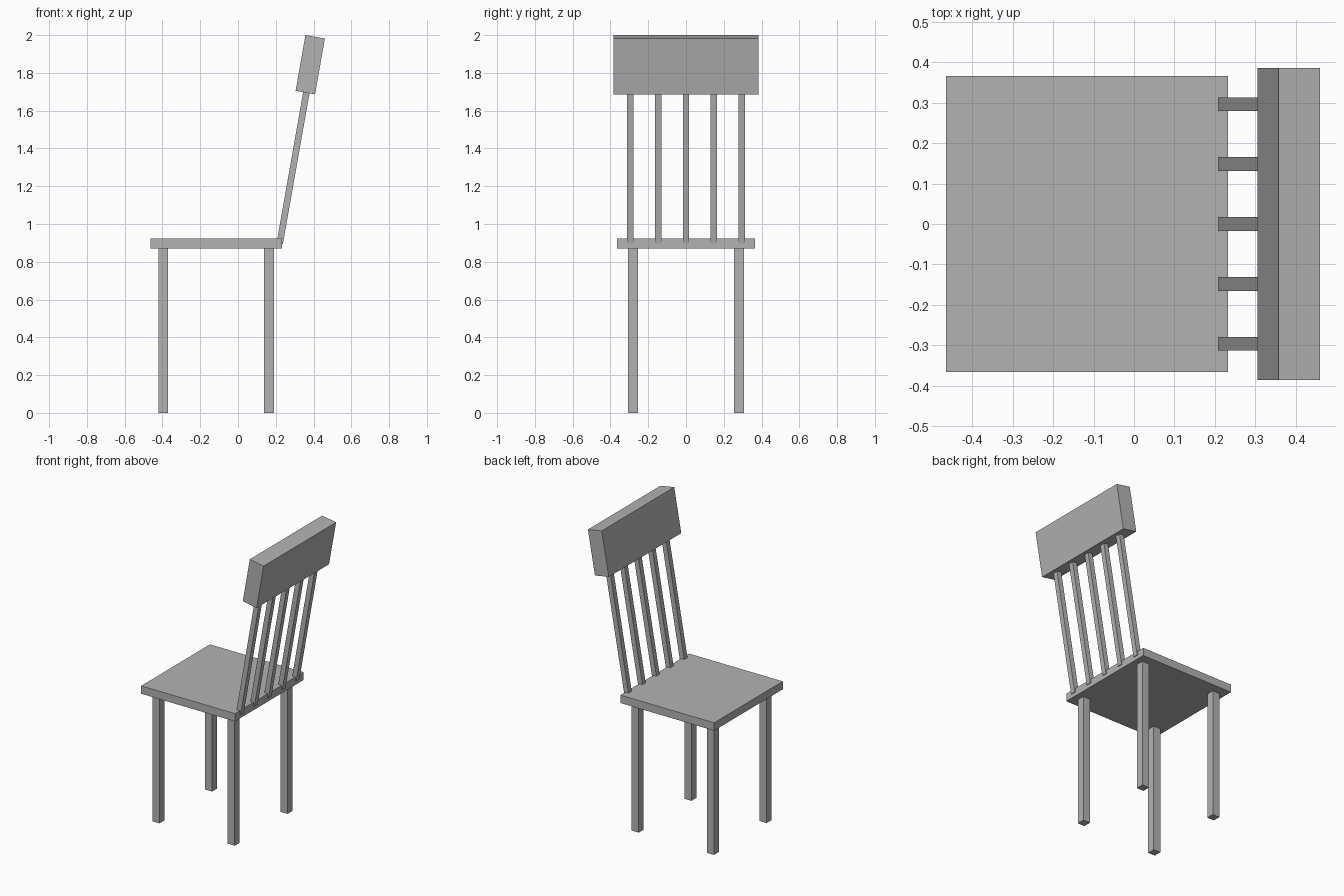
import bpy
from math import radians, tan
from mathutils import Matrix

default = bpy.data.objects.get("Cube")
if default:
    bpy.data.objects.remove(default, do_unlink=True)

GREY = (0.45, 0.45, 0.45, 1.0)
grey = bpy.data.materials.new("plain grey")
grey.use_nodes = True
grey.diffuse_color = GREY
grey.node_tree.nodes["Principled BSDF"].inputs["Base Color"].default_value = GREY


def box(name, centre, size, tilt=0.0):
    """Flat-shaded block of the given size, leaned about the y axis."""
    bpy.ops.mesh.primitive_cube_add(size=1, location=centre)
    obj = bpy.context.object
    obj.name = name
    obj.data.transform(Matrix.Diagonal((*size, 1)))
    obj.rotation_euler.y = tilt
    obj.data.materials.append(grey)
    return obj


LEAN = radians(10)
SEAT_X = -0.116
SEAT_BOTTOM, SEAT_TOP = 0.869, 0.922

# Seat slab
box("seat", (SEAT_X, 0, (SEAT_BOTTOM + SEAT_TOP) / 2),
    (0.697, 0.73, SEAT_TOP - SEAT_BOTTOM))

# Four square legs
for x_name, sx in (("fore", -1), ("rear", 1)):
    for y_name, sy in (("near", -1), ("far", 1)):
        box(f"{x_name}_{y_name}_leg",
            (SEAT_X + sx * 0.28, sy * 0.28, SEAT_BOTTOM / 2),
            (0.052, 0.052, SEAT_BOTTOM))

# Leaning spindles, set into the seat and the top rail
z_low, z_high = 0.897, 1.76
z_mid = (z_low + z_high) / 2
x_mid = 0.221 + (z_mid - z_low) * tan(LEAN)
for i in range(5):
    box(f"back_spindle_{i + 1}", (x_mid, (i - 2) * 0.148, z_mid),
        (0.034, 0.034, 0.876), LEAN)

# Thick top rail
box("top_rail", (0.3825, 0, 1.8435), (0.1045, 0.77, 0.30), LEAN)
